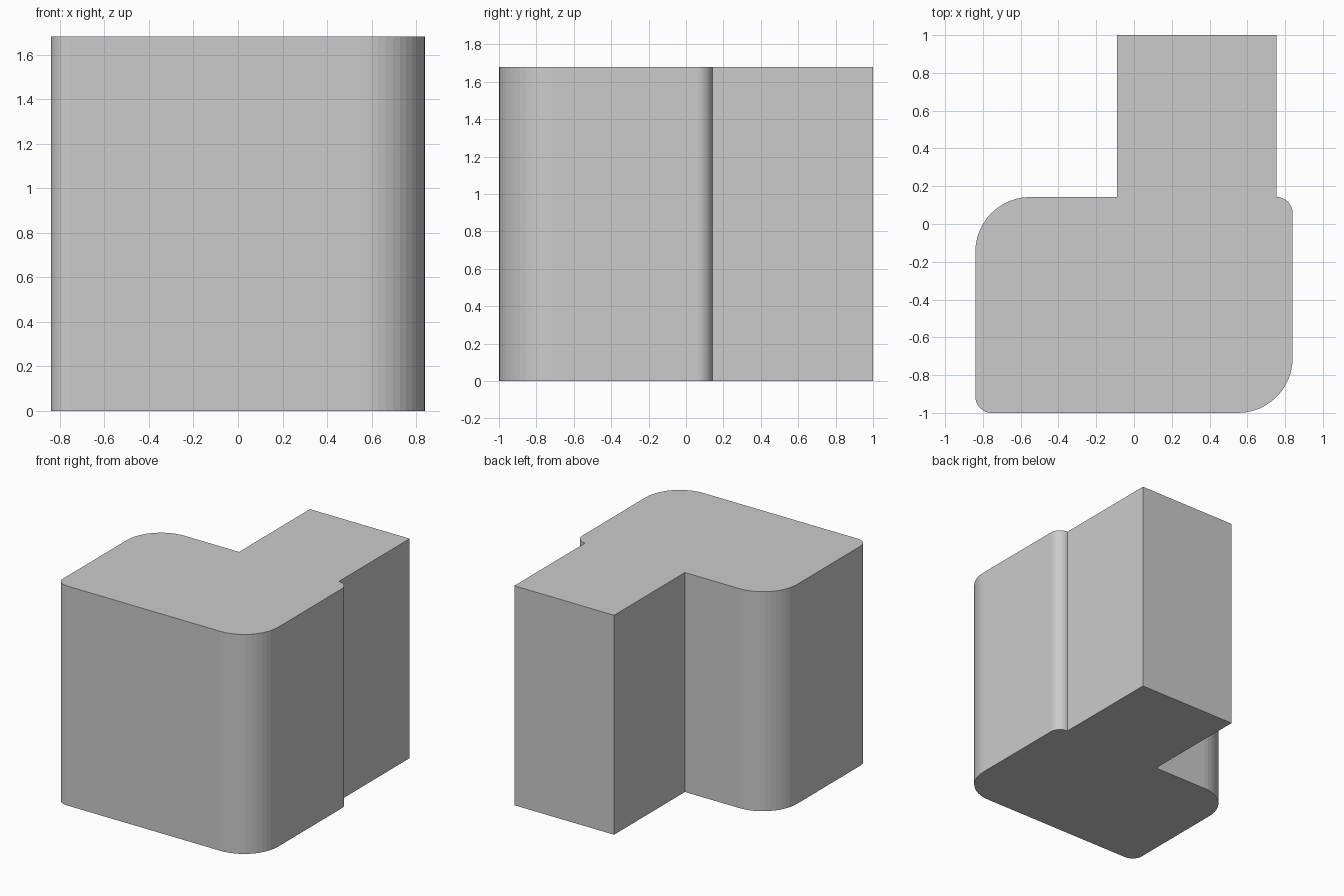
import bpy, bmesh
from math import sin, cos, radians

if "Cube" in bpy.data.objects:
    bpy.data.objects.remove(bpy.data.objects["Cube"])

HEIGHT = 1.68
BIG, SMALL = 0.29, 0.086
SEGMENTS = 12


def corner(cx, cy, radius, start):
    """Quarter-circle of points, counter-clockwise from the start angle."""
    angles = [radians(start + 90 * i / SEGMENTS) for i in range(SEGMENTS + 1)]
    return [(cx + radius * cos(a), cy + radius * sin(a)) for a in angles]


# Footprint: rounded main block with a square wing behind it
left, right, front, back = -0.84, 0.84, -1.0, 0.143
wing_left, wing_right, wing_back = -0.091, right - SMALL, 1.0
outline = (
    corner(left + SMALL, front + SMALL, SMALL, 180)
    + corner(right - BIG, front + BIG, BIG, 270)
    + corner(right - SMALL, back - SMALL, SMALL, 0)
    + [(wing_right, wing_back), (wing_left, wing_back), (wing_left, back)]
    + corner(left + BIG, back - BIG, BIG, 90)
)

# Raise the footprint into a solid
bm = bmesh.new()
base = bm.faces.new([bm.verts.new((x, y, 0)) for x, y in outline])
raised = bmesh.ops.extrude_face_region(bm, geom=[base], use_keep_orig=True)
top = [v for v in raised["geom"] if isinstance(v, bmesh.types.BMVert)]
bmesh.ops.translate(bm, verts=top, vec=(0, 0, HEIGHT))
bmesh.ops.recalc_face_normals(bm, faces=bm.faces)

mesh = bpy.data.meshes.new("building_block")
bm.to_mesh(mesh)
bm.free()
block = bpy.data.objects.new("building_block", mesh)
bpy.context.collection.objects.link(block)
